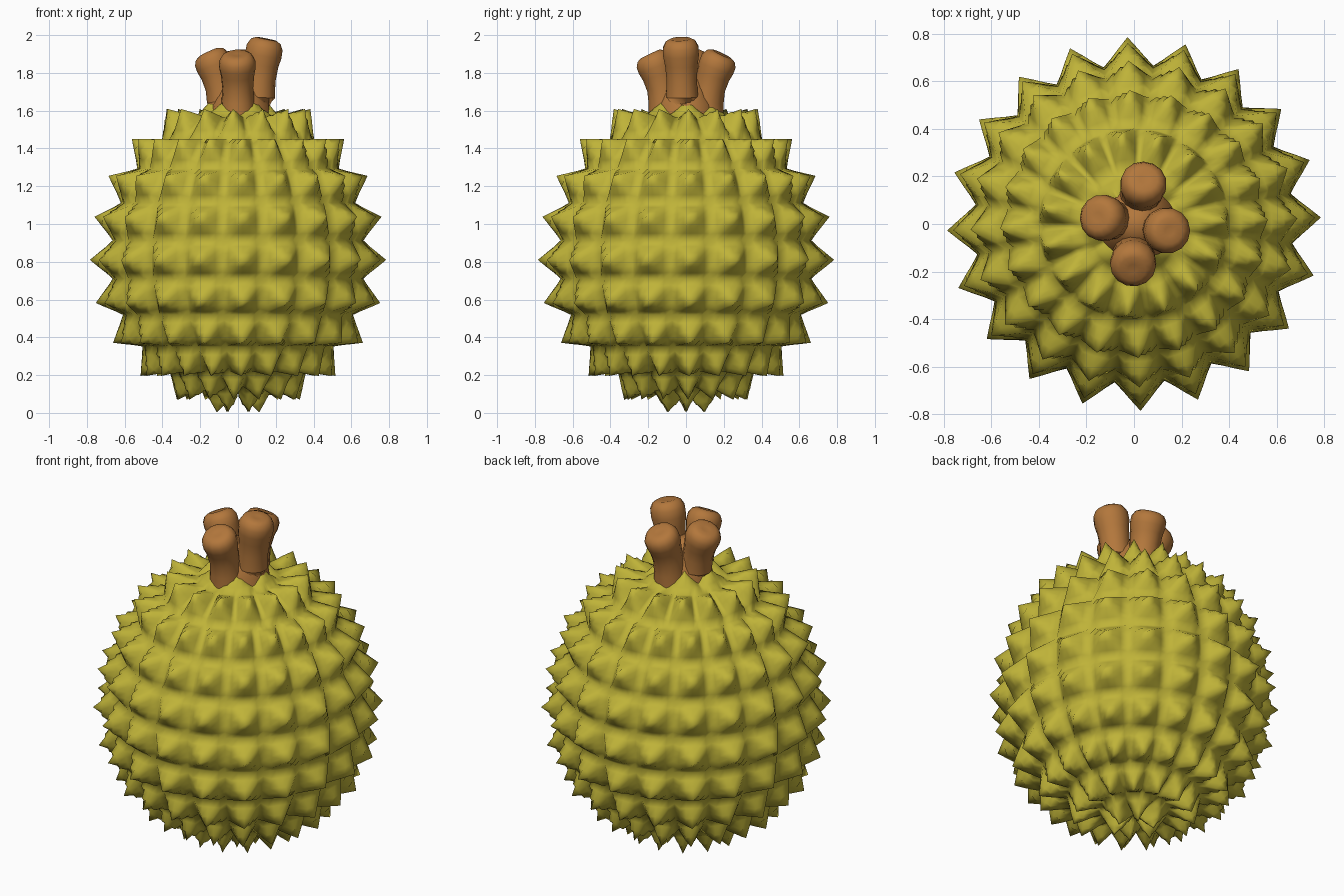
import bpy, bmesh, math
from mathutils import Vector

if "Cube" in bpy.data.objects:
    bpy.data.objects.remove(bpy.data.objects["Cube"])


def material(name, rgb):
    m = bpy.data.materials.new(name)
    m.diffuse_color = (*rgb, 1)
    m.use_nodes = True
    m.node_tree.nodes["Principled BSDF"].inputs["Base Color"].default_value = m.diffuse_color
    return m


HUSK = material("olive yellow husk", (0.52, 0.45, 0.04))
BARK = material("brown bark", (0.45, 0.185, 0.045))


def finish(bm, name, mat, angle):
    bmesh.ops.remove_doubles(bm, verts=bm.verts, dist=0.0005)
    bmesh.ops.recalc_face_normals(bm, faces=bm.faces)
    mesh = bpy.data.meshes.new(name)
    bm.to_mesh(mesh)
    bm.free()
    ob = bpy.data.objects.new(name, mesh)
    bpy.context.collection.objects.link(ob)
    mesh.materials.append(mat)
    bpy.ops.object.select_all(action='DESELECT')
    ob.select_set(True)
    bpy.context.view_layer.objects.active = ob
    bpy.ops.object.shade_smooth_by_angle(angle=math.radians(angle))
    return ob


def bridge(bm, rings):
    n = len(rings[0])
    for a, b in zip(rings, rings[1:]):
        for i in range(n):
            j = (i + 1) % n
            bm.faces.new((a[i], a[j], b[j], b[i]))


# Spiky husk: egg-shaped grid, each cell pushed out along the normal into a pyramid
MID, RADIUS, UP, DOWN = 0.81, 0.67, 0.80, 0.70
SPIKE, COLUMNS, STEPS = 0.115, 120, 6
SPIKES_PER_ROW = [6, 15, 20, 20, 20, 20, 20, 20, 20, 15, 6]
ROWS = len(SPIKES_PER_ROW)


def husk_point(i, k):
    row = min(k // STEPS, ROWS - 1)
    v = 2 * (k - row * STEPS) / STEPS - 1
    width = COLUMNS // SPIKES_PER_ROW[row]
    u = 2 * ((i + width // 2) % width) / width - 1
    s = 2 * k / (ROWS * STEPS) - 1
    if s > 0:                       # rows sit closer together above the middle
        s = 0.9 * s + 0.1 * s ** 4
    lat = s * math.pi / 2
    lon = math.radians(2) + math.tau * i / COLUMNS
    half = UP if lat > 0 else DOWN
    around = Vector((math.cos(lon), math.sin(lon), 0))
    base = around * RADIUS * math.cos(lat) + Vector((0, 0, MID + half * math.sin(lat)))
    normal = around * math.cos(lat) / RADIUS + Vector((0, 0, math.sin(lat) / half))
    height = SPIKE * (1 - max(abs(u), abs(v))) ** 1.2
    if row == ROWS - 1:
        height *= 0.6
    return base + normal.normalized() * height


bm = bmesh.new()
bridge(bm, [[bm.verts.new(husk_point(i, k)) for i in range(COLUMNS)]
            for k in range(ROWS * STEPS + 1)])
finish(bm, "spiky_husk", HUSK, 180)


# Stem: flared tubes that bend outward as they rise
def tube(name, start, end, profile, sides=14):
    start, move = Vector(start), Vector(end) - Vector(start)
    bm = bmesh.new()
    rings = []
    for t, r in profile:
        c = start + Vector((move.x * t * t, move.y * t * t, move.z * t))
        turn = Vector((2 * t * move.x, 2 * t * move.y, move.z)).to_track_quat('Z', 'Y')
        rings.append([bm.verts.new(c + turn @ Vector((r * math.cos(a), r * math.sin(a), 0)))
                      for a in (math.tau * s / sides for s in range(sides))])
    bridge(bm, rings)
    bm.faces.new(rings[0])
    bm.faces.new(rings[-1])
    return finish(bm, name, BARK, 50)


BRANCH = [(0, 0.095), (0.3, 0.087), (0.5, 0.082), (0.68, 0.088), (0.8, 0.097),
          (0.9, 0.096), (0.97, 0.08), (1, 0.055), (0.99, 0.02)]
tube("stem_branch_right", (0.105, -0.02, 1.54), (0.15, -0.03, 1.98), BRANCH)
tube("stem_branch_left", (-0.07, 0.015, 1.54), (-0.155, 0.03, 1.91), BRANCH)
tube("stem_branch_front", (0.0, -0.105, 1.54), (-0.005, -0.19, 1.90), BRANCH)
tube("stem_branch_back", (0.025, 0.105, 1.54), (0.045, 0.19, 1.90), BRANCH)
tube("stem_core", (0.015, 0, 1.54), (0.015, 0, 1.80),
     [(0, 0.17), (0.35, 0.155), (0.65, 0.12), (0.85, 0.085), (1, 0.04)])
